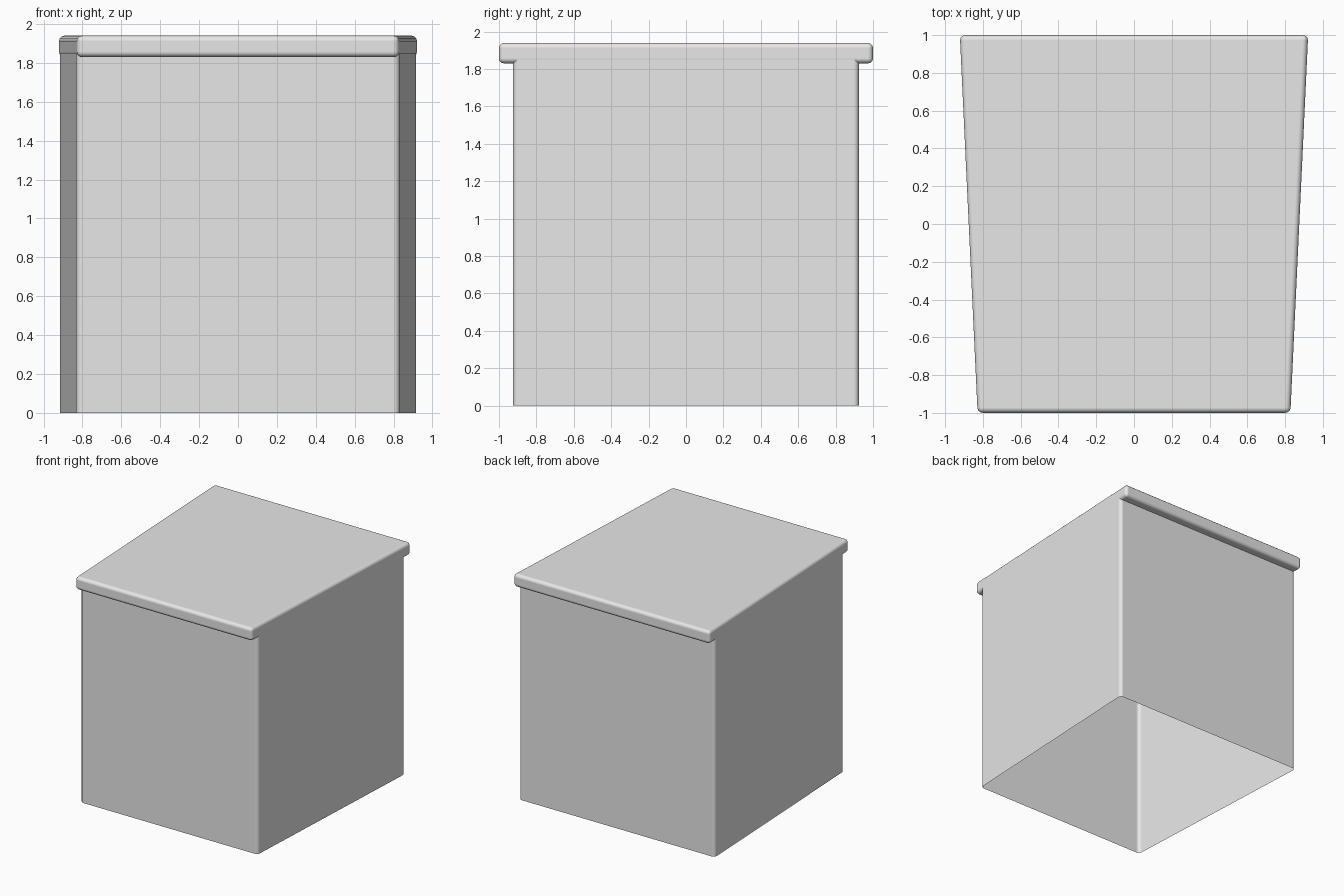
import bpy
import bmesh
import math

cube = bpy.data.objects.get("Cube")
if cube:
    bpy.data.objects.remove(cube, do_unlink=True)

# Single grey finish
grey = bpy.data.materials.new("light_grey")
grey.use_nodes = True
colour = (0.8, 0.8, 0.8, 1.0)
grey.diffuse_color = colour
grey.node_tree.nodes["Principled BSDF"].inputs["Base Color"].default_value = colour


def tapered_box(name, front, back, bottom, top, bevel, closed):
    """Extrude a trapezoid; front and back are (half width, y)."""
    bm = bmesh.new()
    (fw, fy), (bw, by) = front, back
    outline = [(-fw, fy), (fw, fy), (bw, by), (-bw, by)]
    low = [bm.verts.new((x, y, bottom)) for x, y in outline]
    high = [bm.verts.new((x, y, top)) for x, y in outline]
    for i in range(4):
        j = (i + 1) % 4
        bm.faces.new((low[i], low[j], high[j], high[i]))
    if closed:
        bm.faces.new(high)
        bm.faces.new(low[::-1])
    mesh = bpy.data.meshes.new(name)
    bm.to_mesh(mesh)
    bm.free()
    mesh.materials.append(grey)
    obj = bpy.data.objects.new(name, mesh)
    bpy.context.collection.objects.link(obj)

    # Rounded edges with flat-looking panels
    mesh.shade_smooth()
    mod = obj.modifiers.new("rounded_edges", "BEVEL")
    mod.width = bevel
    mod.segments = 3
    mod.limit_method = "ANGLE"
    mod.angle_limit = math.radians(30)
    mod.harden_normals = True
    return obj


# Open-bottomed tapered body
tapered_box("body", (0.831, -0.925), (0.918, 0.925), 0.0, 1.85, 0.03, False)

# Lid overhanging the front and back, flush with the sides
tapered_box("lid", (0.828, -1.0), (0.922, 1.0), 1.83, 1.94, 0.028, True)
